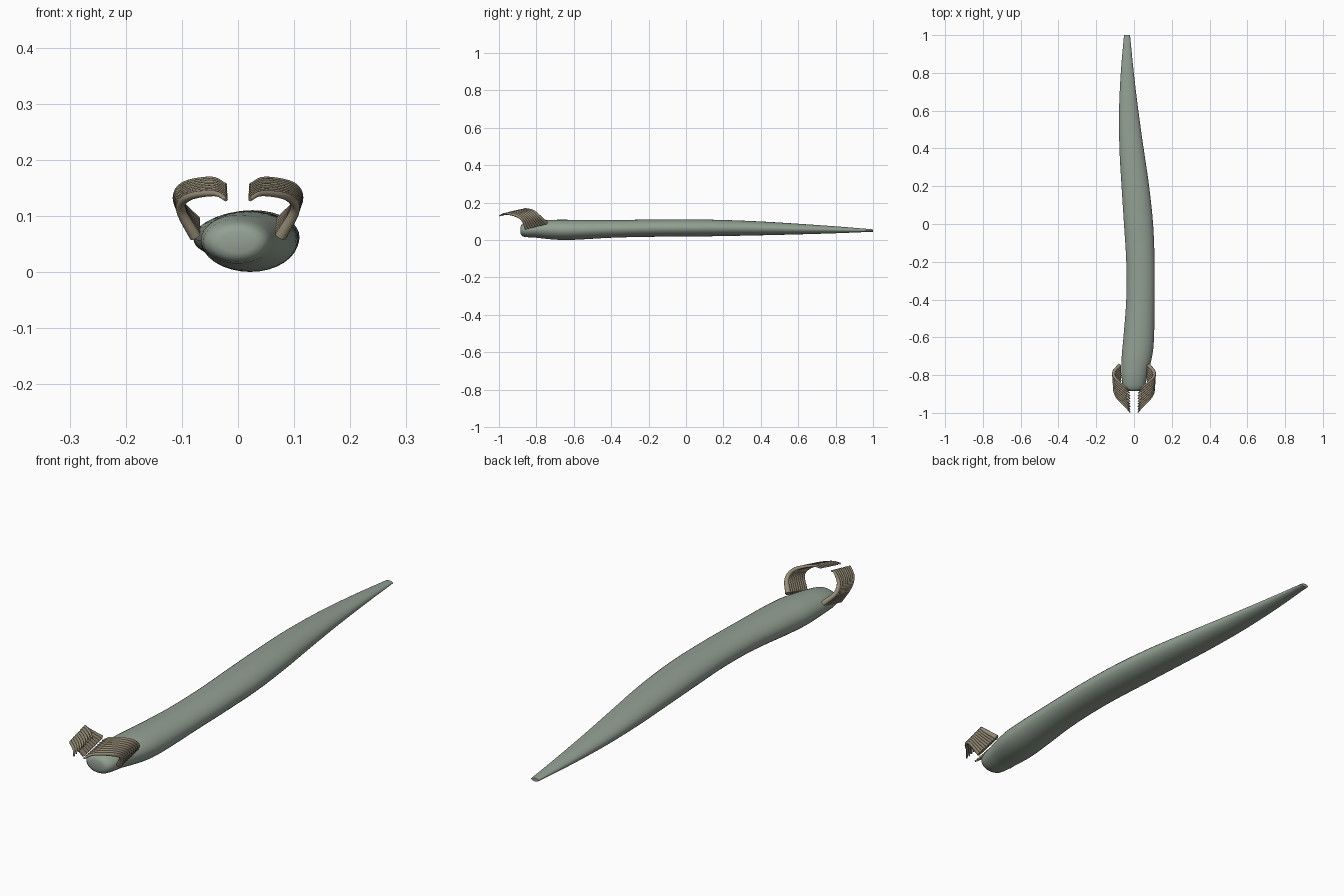
import bpy, bmesh, math
from mathutils import Vector

if "Cube" in bpy.data.objects:
    bpy.data.objects.remove(bpy.data.objects["Cube"])


def material(name, rgb):
    m = bpy.data.materials.new(name)
    m.diffuse_color = (*rgb, 1)
    m.use_nodes = True
    m.node_tree.nodes["Principled BSDF"].inputs["Base Color"].default_value = m.diffuse_color
    return m


def smooth_path(pts, steps):
    """Catmull-Rom interpolation of points of any dimension."""
    p = [Vector(q) for q in pts]
    p = [2 * p[0] - p[1]] + p + [2 * p[-1] - p[-2]]
    out = []
    for i in range(1, len(p) - 2):
        a, b, c, d = p[i - 1:i + 3]
        for s in range(steps):
            t = s / steps
            out.append(0.5 * (2 * b + (c - a) * t + (2 * a - 5 * b + 4 * c - d) * t * t
                              + (3 * b - a - 3 * c + d) * t ** 3))
    return out + [p[-2]]


def loft(bm, rings):
    """Skin a list of rings of points and cap both ends."""
    vr = [[bm.verts.new(co) for co in r] for r in rings]
    n = len(vr[0])
    for a, b in zip(vr, vr[1:]):
        for i in range(n):
            j = (i + 1) % n
            bm.faces.new((a[i], a[j], b[j], b[i]))
    bm.faces.new(vr[0][::-1])
    bm.faces.new(vr[-1])


def finish(bm, name, mat):
    bmesh.ops.recalc_face_normals(bm, faces=bm.faces)
    me = bpy.data.meshes.new(name)
    bm.to_mesh(me)
    bm.free()
    ob = bpy.data.objects.new(name, me)
    bpy.context.collection.objects.link(ob)
    me.materials.append(mat)
    bpy.ops.object.select_all(action='DESELECT')
    bpy.context.view_layer.objects.active = ob
    ob.select_set(True)
    bpy.ops.object.shade_smooth_by_angle(angle=math.radians(50))
    return ob


green = material("body_green", (0.29, 0.35, 0.29))
tan = material("claw_tan", (0.30, 0.26, 0.18))

# Body stations: y, left x, right x, and bottom z, top z
xs = [(-.80, -.066, .070), (-.70, -.065, .096), (-.60, -.056, .106), (-.40, -.041, .109),
      (-.20, -.041, .109), (0, -.053, .101), (.20, -.066, .080), (.40, -.077, .051),
      (.60, -.079, .023), (.80, -.070, -.001), (1.0, -.053, -.021)]
zs = [(.012, .102), (.002, .108), (.001, .108), (.012, .107), (.017, .109), (.018, .110),
      (.021, .107), (.025, .099), (.030, .087), (.036, .073), (.044, .057)]
stations = [(*x, *z) for x, z in zip(xs, zs)]


def ellipse(y, x0, x1, z0, z1, n=32):
    return [((x0 + x1) / 2 + (x1 - x0) / 2 * math.cos(2 * math.pi * k / n), y,
             (z0 + z1) / 2 + (z1 - z0) / 2 * math.sin(2 * math.pi * k / n)) for k in range(n)]


bm = bmesh.new()
# Blunt rounded head end
nose = [(-.884, -.032, .030, .034, .071), (-.880, -.046, .043, .024, .081),
        (-.870, -.056, .053, .018, .088), (-.850, -.062, .060, .015, .094)]
rings = [ellipse(*s) for s in nose]
# Vectors hold five values: y, x0, x1, z0, z1
rings += [ellipse(*s) for s in smooth_path(stations, 5)]
loft(bm, rings)
finish(bm, "body", green)

# Comb claws: finger centre lines blend from the rear one to the front one
rear = [(.076, -.748, .090), (.107, -.785, .126), (.097, -.818, .154),
        (.048, -.862, .165), (.022, -.882, .155)]
front = [(.076, -.852, .063), (.102, -.876, .112), (.087, -.920, .134),
         (.042, -.968, .140), (.021, -.997, .129)]
FINGERS = 9


def finger(bm, pts):
    path = smooth_path(pts, 5)
    rings = []
    for i, c in enumerate(path):
        d = (path[min(i + 1, len(path) - 1)] - path[max(i - 1, 0)]).normalized()
        u = d.cross(Vector((.1, -1, -.3))).normalized()
        v = d.cross(u)
        r = .0105 - .0072 * (i / (len(path) - 1))
        rings.append([c + r * (math.cos(k * math.pi / 5) * u + math.sin(k * math.pi / 5) * v)
                      for k in range(10)])
    loft(bm, rings)


for side, label in ((1, "right"), (-1, "left")):
    bm = bmesh.new()
    for f in range(FINGERS):
        t = f / (FINGERS - 1)
        pts = [Vector(a).lerp(Vector(b), t) for a, b in zip(rear, front)]
        finger(bm, [(p.x * side, p.y, p.z) for p in pts])
    finish(bm, label + "_comb_claw", tan)
